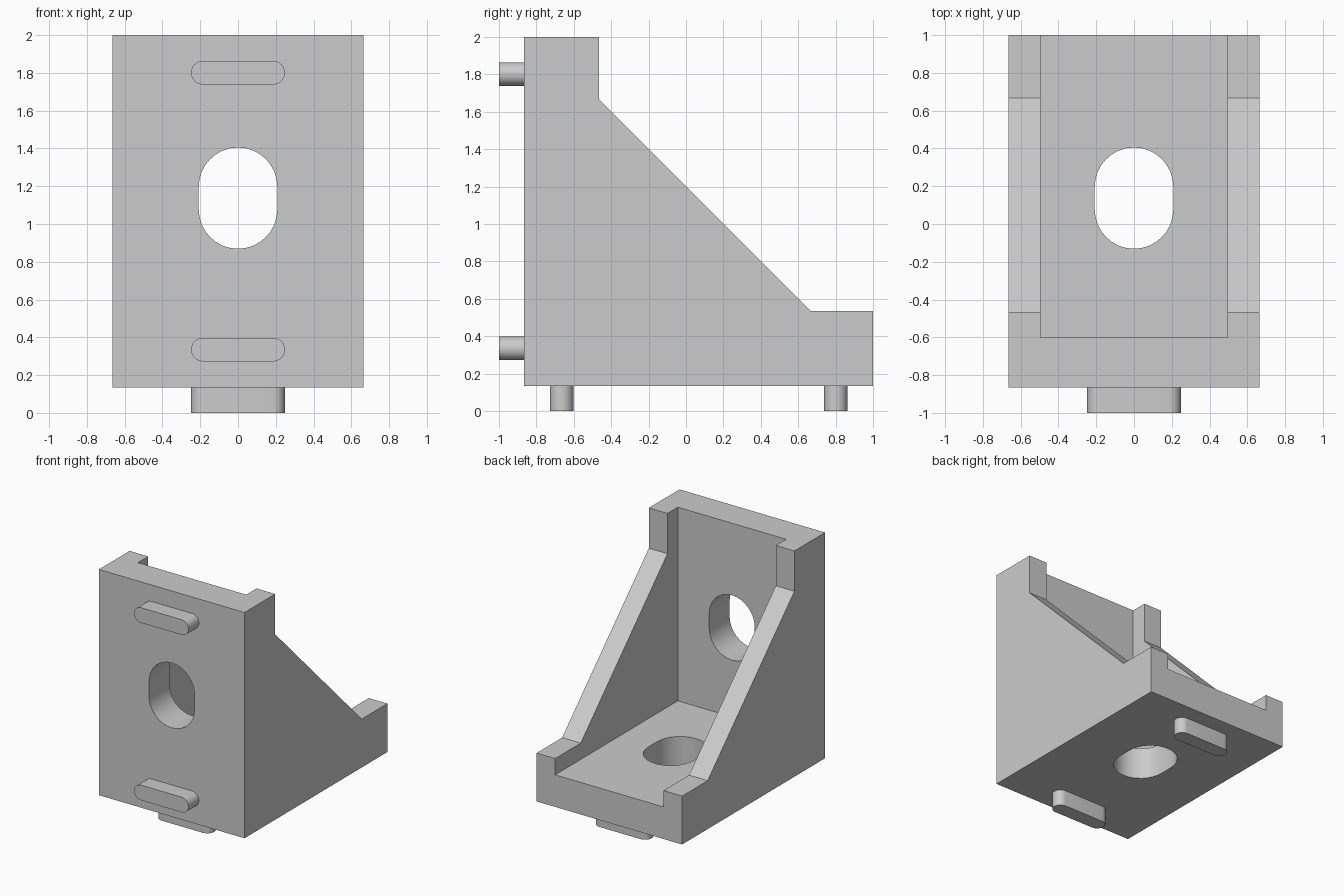
import bpy, bmesh
from math import pi, sin, cos

cube = bpy.data.objects.get("Cube")
if cube:
    bpy.data.objects.remove(cube, do_unlink=True)

grey = bpy.data.materials.new("light_grey")
grey.use_nodes = True
colour = (0.6, 0.6, 0.6, 1)
grey.diffuse_color = colour
grey.node_tree.nodes["Principled BSDF"].inputs["Base Color"].default_value = colour


# Frames turn an outline (u, v) and a depth w into x, y, z
def side(u, v, w):
    return (w, u, v)


def front(u, v, w):
    return (u, w, v)


def base(u, v, w):
    return (u, v - 1, w + 1)


def prism(name, outline, lo, hi, frame):
    bm = bmesh.new()
    face = bm.faces.new([bm.verts.new(frame(u, v, lo)) for u, v in outline])
    new = bmesh.ops.extrude_face_region(bm, geom=[face])["geom"]
    start, end = frame(0, 0, lo), frame(0, 0, hi)
    bmesh.ops.translate(bm, vec=[b - a for a, b in zip(start, end)],
                        verts=[g for g in new if isinstance(g, bmesh.types.BMVert)])
    bmesh.ops.recalc_face_normals(bm, faces=bm.faces)
    mesh = bpy.data.meshes.new(name)
    bm.to_mesh(mesh)
    bm.free()
    mesh.materials.append(grey)
    ob = bpy.data.objects.new(name, mesh)
    bpy.context.collection.objects.link(ob)
    return ob


def stadium(cv, radius, du, dv, steps=16):
    """Rounded slot outline; du, dv are the half lengths of its straight part."""
    points = []
    first = -pi / 2 if du else 0
    for sign in (1, -1):
        for i in range(steps + 1):
            a = first + pi * i / steps + (0 if sign > 0 else pi)
            points.append((sign * du + radius * cos(a),
                           cv + sign * dv + radius * sin(a)))
    return points


def select(ob):
    bpy.ops.object.select_all(action='DESELECT')
    ob.select_set(True)
    bpy.context.view_layer.objects.active = ob


def smooth(ob):
    select(ob)
    bpy.ops.object.shade_smooth_by_angle(angle=pi / 6)


# Bracket body with sloped side walls
W, FRONT, FLOOR = 0.665, -0.865, 0.135
body = prism("bracket_body", [(FRONT, FLOOR), (1, FLOOR), (1, 0.535), (0.667, 0.535),
                              (-0.465, 1.667), (-0.465, 2), (FRONT, 2)], -W, W, side)

# Inner pocket and the two slotted holes
cutters = [prism("pocket_cutter", [(-0.6, 0.4), (1.2, 0.4), (1.2, 2.2), (-0.6, 2.2)],
                 -0.495, 0.495, side)]
for frame in (front, base):
    cutters.append(prism("slot_cutter", stadium(1.137, 0.208, 0, 0.06),
                         -1.1, -0.5, frame))
for cutter in cutters:
    cutter.hide_render = True
    select(body)
    cut = body.modifiers.new("cut", 'BOOLEAN')
    cut.operation = 'DIFFERENCE'
    cut.solver = 'EXACT'
    cut.object = cutter
    bpy.ops.object.modifier_apply(modifier=cut.name)
    bpy.data.objects.remove(cutter, do_unlink=True)
smooth(body)

# Locating tabs on the front face and underside
for label, frame in (("front", front), ("bottom", base)):
    for place, centre in (("near", 0.335), ("far", 1.801)):
        smooth(prism(f"{label}_{place}_tab", stadium(centre, 0.0625, 0.186, 0),
                     -1, FRONT + 0.01, frame))
